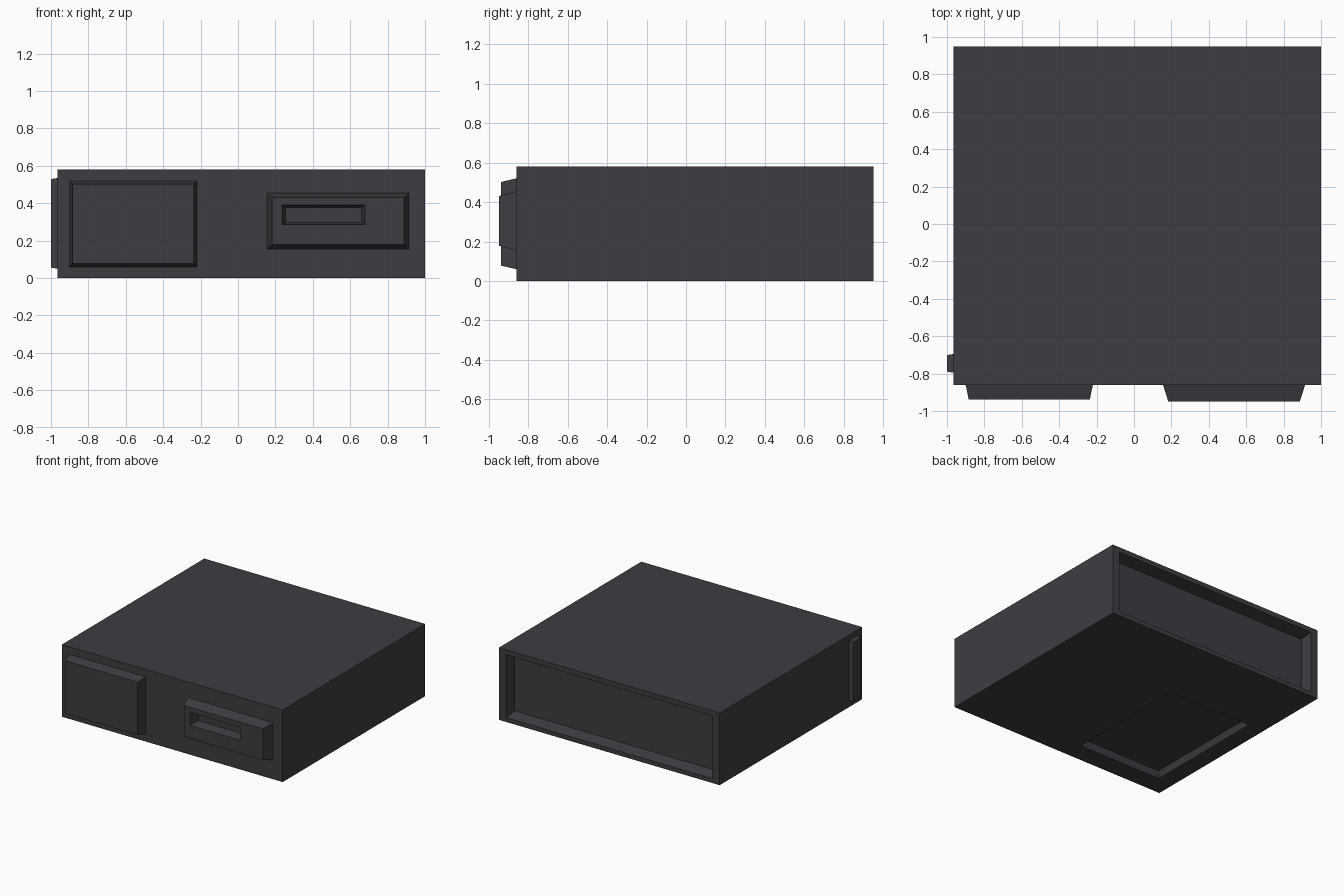
import bpy, bmesh
from mathutils import Vector

if "Cube" in bpy.data.objects:
    bpy.data.objects.remove(bpy.data.objects["Cube"])

charcoal = bpy.data.materials.new("charcoal")
charcoal.diffuse_color = (0.048, 0.046, 0.054, 1)
charcoal.use_nodes = True
charcoal.node_tree.nodes["Principled BSDF"].inputs["Base Color"].default_value = charcoal.diffuse_color


def frustum(name, axis, base, tip):
    """Tapered block along an axis; base/tip = (level, lo_a, hi_a, lo_b, hi_b)."""
    other = [i for i in range(3) if i != axis]
    bm = bmesh.new()
    loops = []
    for level, a0, a1, b0, b1 in (base, tip):
        loop = []
        for a, b in ((a0, b0), (a1, b0), (a1, b1), (a0, b1)):
            co = Vector((0, 0, 0))
            co[axis], co[other[0]], co[other[1]] = level, a, b
            loop.append(bm.verts.new(co))
        loops.append(loop)
    lo, hi = loops
    bm.faces.new(lo)
    bm.faces.new(hi)
    for i in range(4):
        j = (i + 1) % 4
        bm.faces.new((lo[i], lo[j], hi[j], hi[i]))
    bmesh.ops.recalc_face_normals(bm, faces=bm.faces)
    mesh = bpy.data.meshes.new(name)
    bm.to_mesh(mesh)
    bm.free()
    mesh.materials.append(charcoal)
    ob = bpy.data.objects.new(name, mesh)
    bpy.context.collection.objects.link(ob)
    return ob


def block(name, axis, base, rect, tip, taper):
    """Block whose outline shrinks by taper=(a, b) between base and tip levels."""
    a0, a1, b0, b1 = rect
    ta, tb = taper
    return frustum(name, axis, (base, *rect),
                   (tip, a0 + ta, a1 - ta, b0 + tb, b1 - tb))


def cut(target, axis, surface, rect, floor, taper):
    """Sink a tapered recess; the cutter is extended slightly past the surface."""
    k = 0.01 / abs(surface - floor)
    ta, tb = taper
    a0, a1, b0, b1 = rect
    start = surface + (surface - floor) * k
    big = (a0 - ta * k, a1 + ta * k, b0 - tb * k, b1 + tb * k)
    cutter = block(target.name + "_cutter", axis, start, big, floor,
                   (ta * (1 + k), tb * (1 + k)))
    mod = target.modifiers.new("recess", "BOOLEAN")
    mod.operation, mod.solver, mod.object = "DIFFERENCE", "EXACT", cutter
    bpy.context.view_layer.objects.active = target
    bpy.ops.object.modifier_apply(modifier=mod.name)
    bpy.data.objects.remove(cutter)


# Main case with a wide back recess and an underside recess
case = block("case", 2, 0, (-0.965, 1.0, -0.86, 0.95), 0.58, (0, 0))
cut(case, 1, 0.95, (-0.90, 0.935, 0.035, 0.54), 0.85, (0.006, 0.018))
cut(case, 2, 0.0, (-0.825, -0.075, -0.70, 0.33), 0.05, (0.02, 0.02))

# Raised front panel
block("front_panel", 1, -0.86, (-0.90, -0.22, 0.06, 0.52), -0.938, (0.016, 0.018))

# Drive bezel with slot
bezel = block("drive_bezel", 1, -0.86, (0.155, 0.915, 0.155, 0.455), -0.948,
              (0.028, 0.024))
cut(bezel, 1, -0.948, (0.235, 0.68, 0.285, 0.39), -0.866, (0.02, 0.012))

# Upright strip on the left side
block("side_strip", 0, -0.965, (-0.795, -0.695, 0.05, 0.535), -1.0, (0.006, 0.006))
